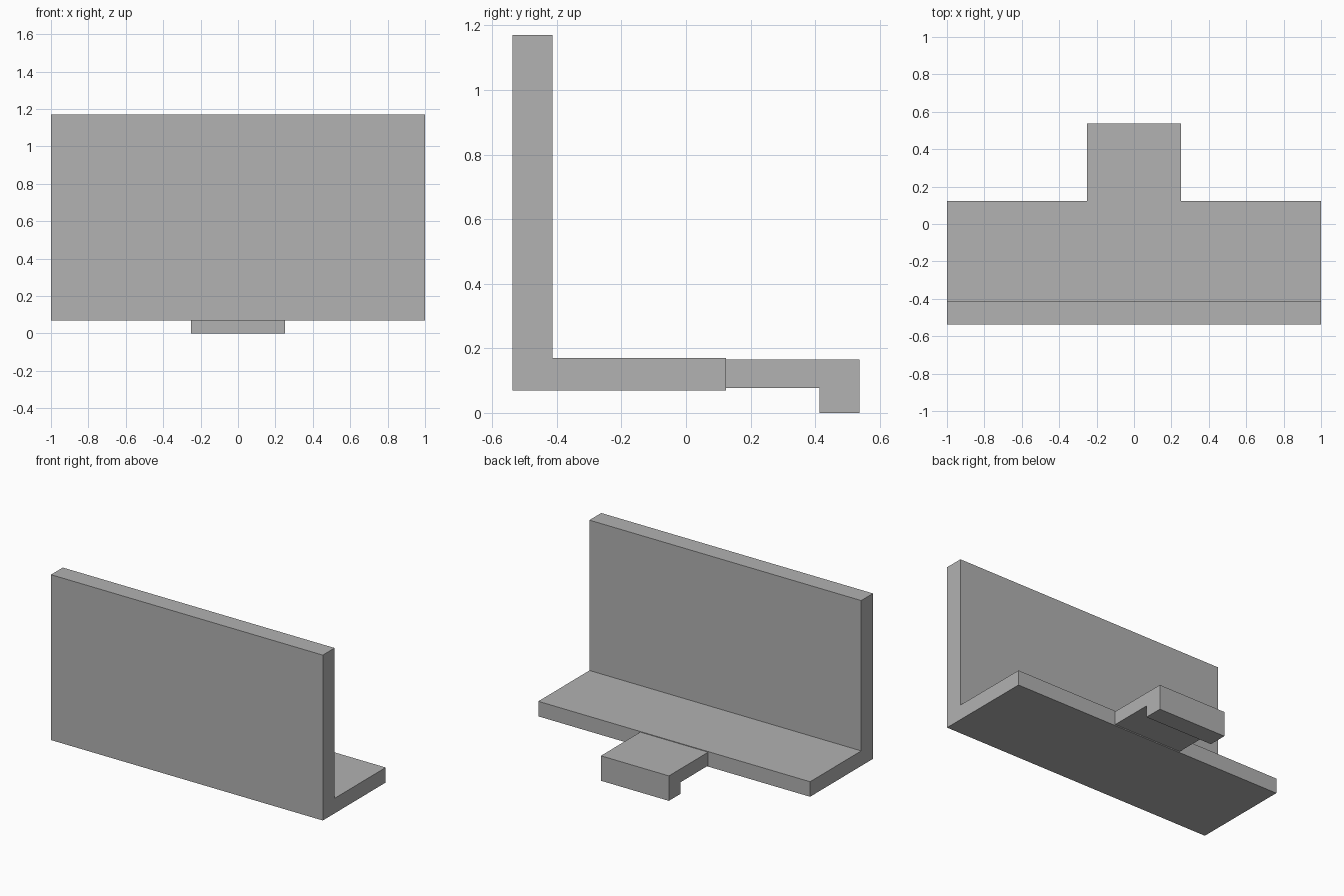
import bpy
import bmesh

default_cube = bpy.data.objects.get("Cube")
if default_cube:
    bpy.data.objects.remove(default_cube, do_unlink=True)

# Single grey finish
grey = bpy.data.materials.new("plain_grey")
grey.use_nodes = True
colour = (0.445, 0.445, 0.445, 1)
grey.diffuse_color = colour
grey.node_tree.nodes["Principled BSDF"].inputs["Base Color"].default_value = colour


def extrude_profile(name, profile, half_width):
    """Extrude a (y, z) side profile symmetrically along x."""
    bm = bmesh.new()
    face = bm.faces.new([bm.verts.new((-half_width, y, z)) for y, z in profile])
    result = bmesh.ops.extrude_face_region(bm, geom=[face])
    moved = [v for v in result["geom"] if isinstance(v, bmesh.types.BMVert)]
    bmesh.ops.translate(bm, verts=moved, vec=(2 * half_width, 0, 0))
    bmesh.ops.recalc_face_normals(bm, faces=bm.faces)
    mesh = bpy.data.meshes.new(name)
    bm.to_mesh(mesh)
    bm.free()
    mesh.materials.append(grey)
    obj = bpy.data.objects.new(name, mesh)
    bpy.context.collection.objects.link(obj)
    return obj


FRONT, BACK = -0.537, 0.537
PANEL_BACK, SHELF_BACK, LIP_FRONT = -0.413, 0.124, 0.413

# Upright panel and shelf in one L-shaped piece
extrude_profile("panel_and_shelf", [
    (FRONT, 0.07), (SHELF_BACK, 0.07), (SHELF_BACK, 0.17),
    (PANEL_BACK, 0.17), (PANEL_BACK, 1.17), (FRONT, 1.17)], 1.0)

# Rear tab with a downward hooked lip
extrude_profile("hooked_tab", [
    (SHELF_BACK, 0.077), (LIP_FRONT, 0.077), (LIP_FRONT, 0),
    (BACK, 0), (BACK, 0.166), (SHELF_BACK, 0.166)], 0.25)
